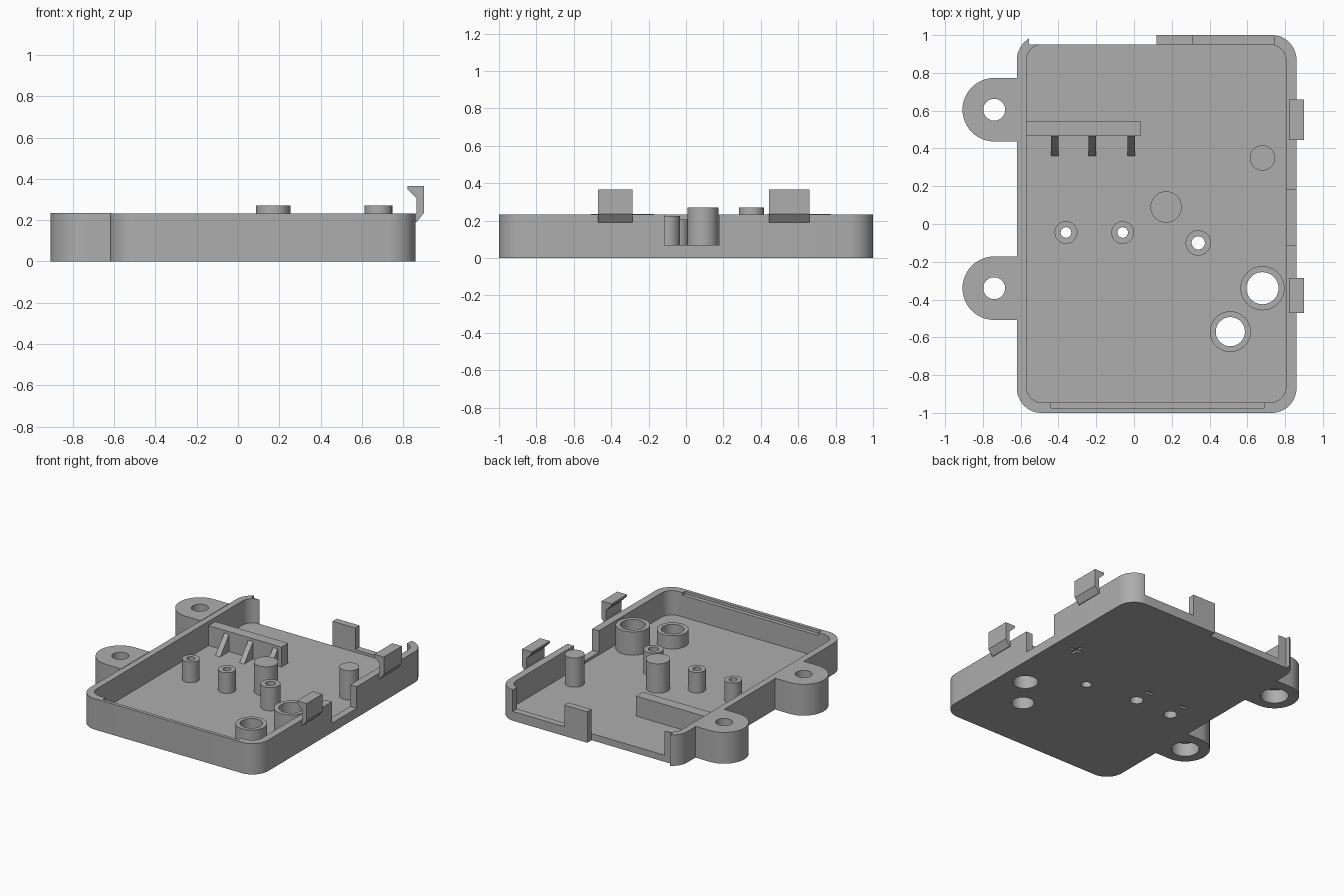
import bpy, bmesh, math

if "Cube" in bpy.data.objects:
    bpy.data.objects.remove(bpy.data.objects["Cube"], do_unlink=True)

grey = bpy.data.materials.new("plain grey")
grey.use_nodes = True
colour = (0.42, 0.42, 0.42, 1)
grey.diffuse_color = colour
grey.node_tree.nodes["Principled BSDF"].inputs["Base Color"].default_value = colour


def prism(name, points, low, high, axis="z"):
    """Extrude an outline along one axis into a closed solid."""
    place = {"z": lambda a, b, c: (a, b, c),
             "y": lambda a, b, c: (a, c, b),
             "x": lambda a, b, c: (c, a, b)}[axis]
    bm = bmesh.new()
    face = bm.faces.new([bm.verts.new(place(a, b, low)) for a, b in points])
    top = bmesh.ops.extrude_face_region(bm, geom=[face])["geom"]
    moved = [v for v in top if isinstance(v, bmesh.types.BMVert)]
    bmesh.ops.translate(bm, verts=moved, vec=place(0, 0, high - low))
    bmesh.ops.recalc_face_normals(bm, faces=bm.faces)
    mesh = bpy.data.meshes.new(name)
    bm.to_mesh(mesh)
    bm.free()
    mesh.materials.append(grey)
    obj = bpy.data.objects.new(name, mesh)
    bpy.context.collection.objects.link(obj)
    return obj


def arc(x, y, r, start, end, steps):
    return [(x + r * math.cos(math.radians(start + (end - start) * i / steps)),
             y + r * math.sin(math.radians(start + (end - start) * i / steps)))
            for i in range(steps + 1)]


def circle(x, y, r):
    return arc(x, y, r, 0, 360, 48)[:-1]


def rect(x0, x1, y0, y1):
    return [(x0, y0), (x1, y0), (x1, y1), (x0, y1)]


def rounded(x0, x1, y0, y1, r):
    return (arc(x1 - r, y1 - r, r, 0, 90, 12) + arc(x0 + r, y1 - r, r, 90, 180, 12)
            + arc(x0 + r, y0 + r, r, 180, 270, 12) + arc(x1 - r, y0 + r, r, 270, 360, 12))


def cut(target, points, low, high):
    """Subtract an extruded outline from a part."""
    cutter = prism("cutter", points, low, high)
    mod = target.modifiers.new("cut", "BOOLEAN")
    mod.operation, mod.solver, mod.object = "DIFFERENCE", "EXACT", cutter
    bpy.context.view_layer.objects.active = target
    bpy.ops.object.modifier_apply(modifier=mod.name)
    bpy.data.objects.remove(cutter, do_unlink=True)


FLOOR, WALL, SILL = 0.05, 0.232, 0.07
parts = []

# Open tray with rounded corners
tray = prism("tray", rounded(-0.62, 0.86, -1, 1, 0.13), 0, WALL)
parts.append(tray)
cut(tray, rounded(-0.57, 0.805, -0.945, 0.95, 0.085), FLOOR, 1)
# Openings in the back and side walls, and the ledge along the front wall
cut(tray, rect(-0.555, 0.12, 0.95, 1.1), -1, 1)
cut(tray, rect(0.31, 0.74, 0.93, 1.1), SILL, 1)
cut(tray, rect(0.78, 1, -0.115, 0.18), SILL, 1)
cut(tray, rect(-0.44, 0.69, -0.975, -0.93), WALL - 0.02, 1)

# Polarity cross and two small recesses under the floor
cut(tray, rect(0.64, 0.74, 0.2, 0.22), -1, 0.015)
cut(tray, rect(0.68, 0.70, 0.16, 0.26), -1, 0.015)
for x in (-0.36, -0.06):
    cut(tray, rect(x - 0.03, x + 0.03, 0.075, 0.1), -1, 0.015)

# Screw ears with a wide bore underneath
for label, y in (("back", 0.605), ("front", -0.34)):
    outline = arc(-0.74, y, 0.168, 90, 270, 24) + [(-0.615, y - 0.168), (-0.615, y + 0.168)]
    ear = prism(label + "_screw_ear", outline, 0, 0.235)
    cut(ear, circle(-0.74, y, 0.058), -1, 1)
    cut(ear, circle(-0.74, y, 0.095), -1, 0.1)
    parts.append(ear)

# Hollow bosses: x, y, outer radius, hole radius, top, lower bore radius
for label, x, y, r, hole, top, bore in (
        ("left_screw", -0.36, -0.045, 0.06, 0.028, 0.205, 0.045),
        ("middle_screw", -0.06, -0.045, 0.06, 0.028, 0.205, 0.045),
        ("right_screw", 0.34, -0.1, 0.067, 0.035, 0.225, 0),
        ("tall_ring", 0.68, -0.34, 0.117, 0.085, 0.225, 0),
        ("short_ring", 0.51, -0.57, 0.108, 0.077, 0.15, 0)):
    boss = prism(label + "_boss", circle(x, y, r), FLOOR - 0.02, top)
    for target in (boss, tray):
        cut(target, circle(x, y, hole), -1, 1)
        if bore:
            cut(target, circle(x, y, bore), -1, 0.1)
    parts.append(boss)

# Solid support posts
parts.append(prism("centre_post", circle(0.17, 0.09, 0.083), FLOOR - 0.02, 0.27))
parts.append(prism("side_post", circle(0.68, 0.35, 0.067), FLOOR - 0.02, 0.27))

# Inner rib with sloping braces
parts.append(prism("rib", rect(-0.58, 0.035, 0.465, 0.545), FLOOR - 0.02, 0.2))
for x in (-0.42, -0.22, -0.015):
    slope = [(0.36, FLOOR - 0.01), (0.47, FLOOR - 0.01), (0.47, 0.185), (0.36, FLOOR)]
    parts.append(prism("rib_brace", slope, x - 0.02, x + 0.02, "x"))

# Hooked snap clips on the side wall
hook = [(0.855, 0.19), (0.865, 0.19), (0.9, 0.235), (0.9, 0.365), (0.82, 0.365),
        (0.82, 0.35), (0.865, 0.305), (0.865, 0.235), (0.855, 0.225)]
parts.append(prism("back_clip", hook, 0.445, 0.66, "y"))
parts.append(prism("front_clip", hook, -0.47, -0.285, "y"))

# Smooth the round faces and keep the edges sharp
bpy.ops.object.select_all(action="DESELECT")
for part in parts:
    part.select_set(True)
bpy.context.view_layer.objects.active = tray
bpy.ops.object.shade_smooth_by_angle(angle=math.radians(30))
